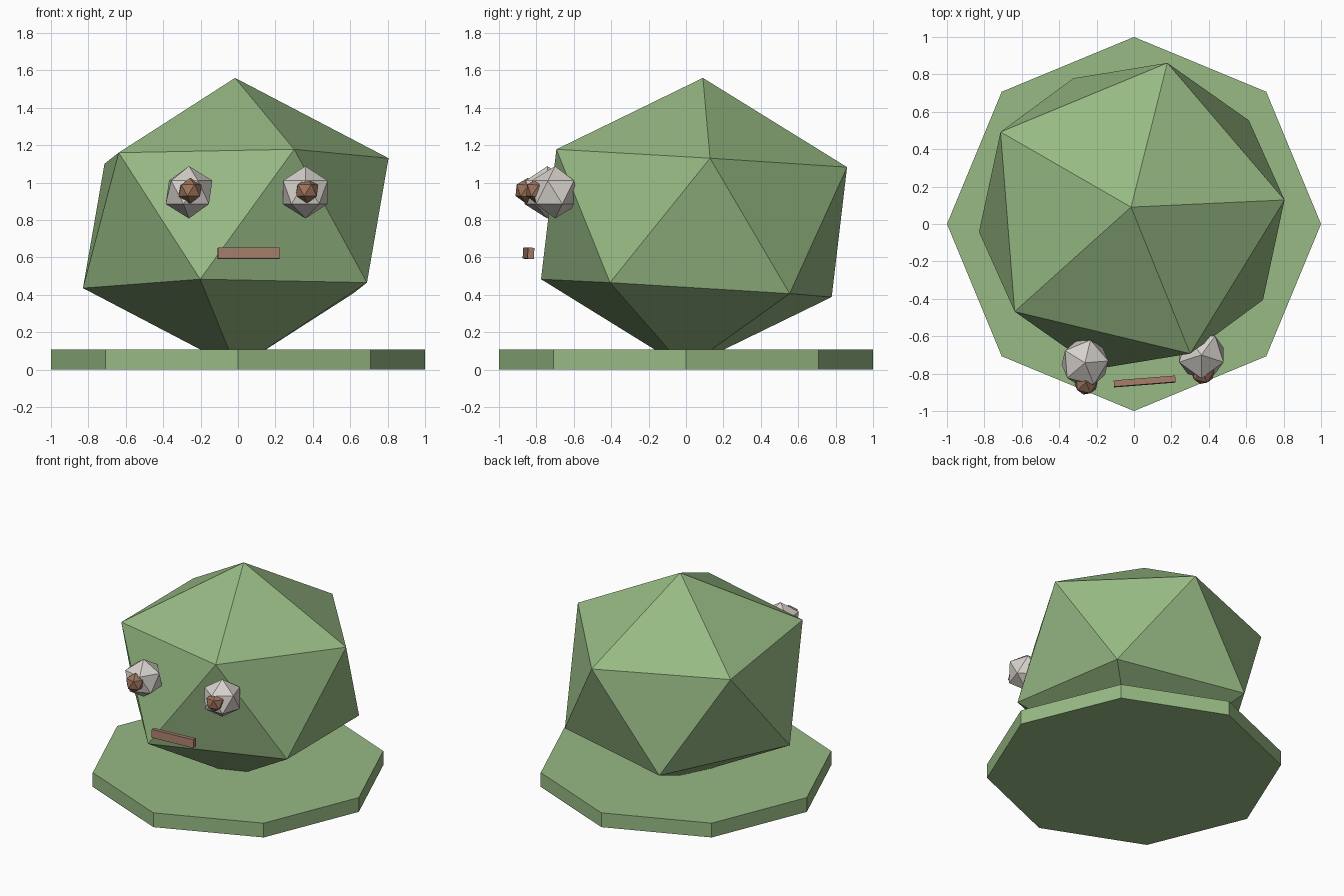
import bpy
import bmesh
from math import radians
from mathutils import Euler, Matrix, Vector

cube = bpy.data.objects.get("Cube")
if cube:
    bpy.data.objects.remove(cube, do_unlink=True)

# The whole head leans back slightly and turns a little to its left
TILT = radians(-3.5)
TURN = radians(4.5)


def material(name, colour):
    mat = bpy.data.materials.new(name)
    mat.use_nodes = True
    rgba = (*colour, 1.0)
    mat.diffuse_color = rgba
    mat.node_tree.nodes["Principled BSDF"].inputs["Base Color"].default_value = rgba
    return mat


leaf_green = material("leaf green", (0.31, 0.49, 0.23))
warm_white = material("warm white", (0.68, 0.64, 0.60))
dark_brown = material("brown", (0.33, 0.17, 0.105))
rose_brown = material("rose brown", (0.37, 0.20, 0.14))


def finish(name, bm, mat, location, turn=0.0, tilt=0.0):
    mesh = bpy.data.meshes.new(name)
    bm.to_mesh(mesh)
    bm.free()
    mesh.materials.append(mat)
    obj = bpy.data.objects.new(name, mesh)
    bpy.context.collection.objects.link(obj)
    obj.location = location
    obj.rotation_euler = Euler((tilt, 0, turn))
    return obj


def facet_ball(name, mat, location, size, turn=TURN, tilt=TILT):
    bm = bmesh.new()
    bmesh.ops.create_icosphere(bm, subdivisions=1, radius=1)
    bmesh.ops.scale(bm, vec=Vector(size), verts=bm.verts)
    return finish(name, bm, mat, location, turn, tilt)


# Octagonal base slab with corners on the axes
bm = bmesh.new()
bmesh.ops.create_cone(bm, cap_ends=True, segments=8, radius1=1, radius2=1, depth=0.107)
finish("base", bm, leaf_green, (0, 0, 0.0535))

# Squashed twenty-sided head
facet_ball("head", leaf_green, (-0.012, 0.043, 0.783), (0.918, 0.918, 0.778))

# Eyes and pupils
for side, eye, pupil, turn in (
    ("right", (-0.262, -0.742, 0.948), (-0.256, -0.85, 0.956), TURN),
    ("left", (0.36, -0.70, 0.948), (0.368, -0.793, 0.956), radians(-18)),
):
    facet_ball(side + "_eye", warm_white, eye, (0.14,) * 3, turn, 0)
    facet_ball(side + "_pupil", dark_brown, pupil, (0.069,) * 3)

# Mouth bar floating in front of the head
bm = bmesh.new()
bmesh.ops.create_cube(bm, size=1, matrix=Matrix.Diagonal((0.33, 0.034, 0.06, 1)))
finish("mouth", bm, rose_brown, (0.057, -0.842, 0.622), TURN, TILT)
